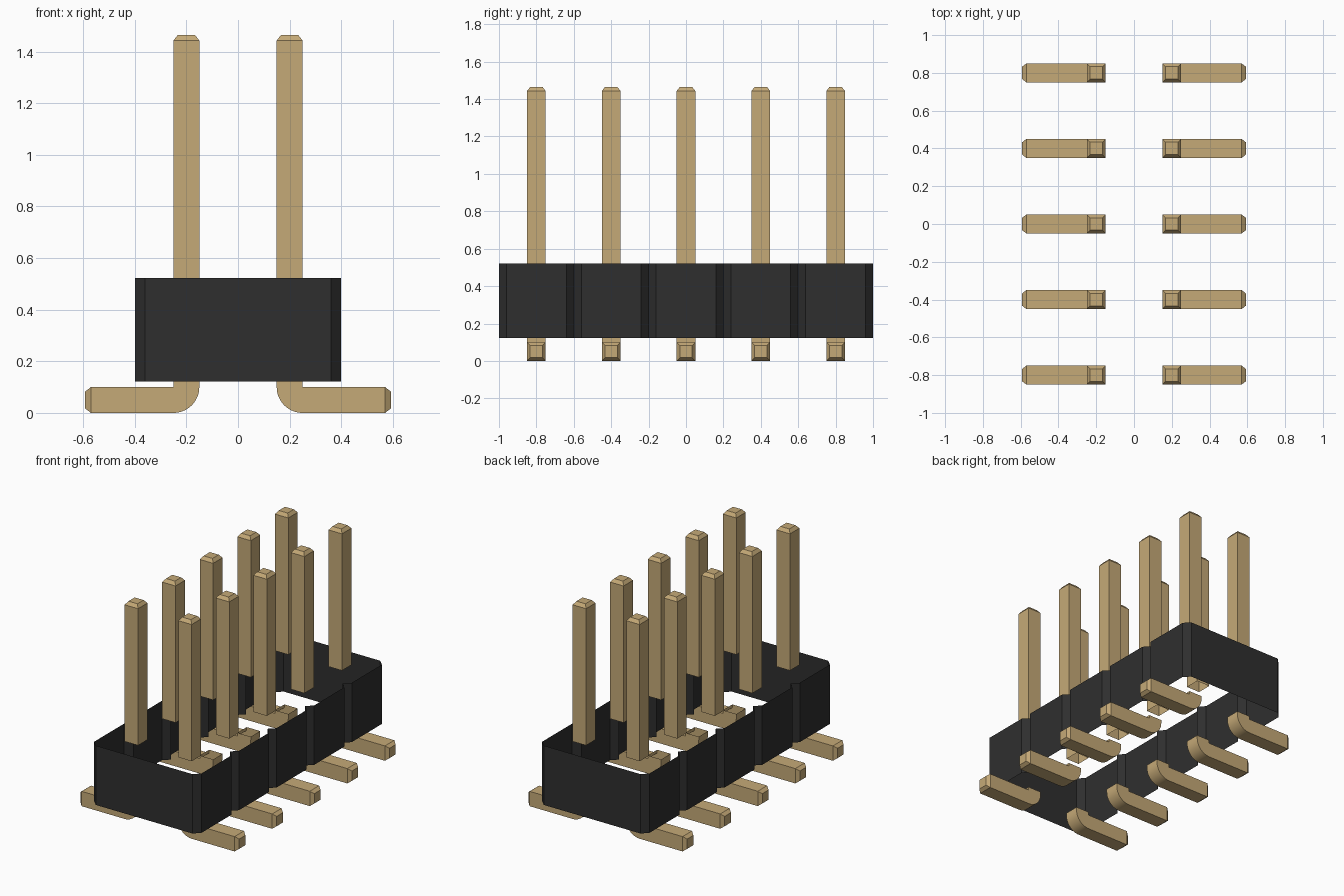
import bpy, bmesh, math

cube = bpy.data.objects.get("Cube")
if cube:
    bpy.data.objects.remove(cube, do_unlink=True)

ROWS = 5
PITCH = 0.4
HALF = 0.05            # half the pin width
ROW_X = 0.2            # distance of each pin row from the centre
BASE, TOP = 0.122, 0.522
CHAMFER = 0.04


def material(name, color, roughness):
    mat = bpy.data.materials.new(name)
    mat.use_nodes = True
    mat.diffuse_color = color
    bsdf = mat.node_tree.nodes["Principled BSDF"]
    bsdf.inputs["Base Color"].default_value = color
    bsdf.inputs["Roughness"].default_value = roughness
    return mat


gold = material("pale gold", (0.56, 0.40, 0.185, 1), 0.5)
black = material("black plastic", (0.028, 0.028, 0.028, 1), 0.6)


def finish(bm, name, mat):
    mesh = bpy.data.meshes.new(name)
    bm.to_mesh(mesh)
    bm.free()
    mesh.materials.append(mat)
    for poly in mesh.polygons:
        poly.use_smooth = True
    mesh.set_sharp_from_angle(angle=math.radians(25))
    return mesh


def place(name, mesh, location=(0, 0, 0), turn=0.0):
    obj = bpy.data.objects.new(name, mesh)
    obj.location = location
    obj.rotation_euler.z = turn
    bpy.context.collection.objects.link(obj)


def strip(bm, ring_a, ring_b, skip=()):
    """Join two matching rings with quads, leaving the skipped sides open."""
    n = len(ring_a)
    return {i: bm.faces.new((ring_a[i], ring_a[(i + 1) % n],
                             ring_b[(i + 1) % n], ring_b[i]))
            for i in range(n) if i not in skip}


def taper_tip(bm, face):
    """Pull a narrower blunt tip out of an end face."""
    bmesh.ops.recalc_face_normals(bm, faces=bm.faces[:])
    bmesh.ops.inset_individual(bm, faces=[face], thickness=0.024, depth=0.022)


# Housing: open shell, chamfered at each pin position
half_w, half_l = ROW_X * 2, ROWS * PITCH / 2
side = []
for i in range(ROWS):
    y = -half_l + i * PITCH
    side += [(half_w - CHAMFER, y), (half_w, y + CHAMFER),
             (half_w, y + PITCH - CHAMFER)]
side.append((half_w - CHAMFER, half_l))
outline = side + [(-x, -y) for x, y in side]
bm = bmesh.new()
low, high = ([bm.verts.new((x, y, z)) for x, y in outline] for z in (BASE, TOP))
strip(bm, low, high)
housing = finish(bm, "housing", black)
for poly in housing.polygons:
    poly.use_smooth = False
place("housing", housing)

# Upright pin: square bar with a blunt tip, open where it enters the housing
bm = bmesh.new()
square = [(-HALF, -HALF), (HALF, -HALF), (HALF, HALF), (-HALF, HALF)]
low, high = ([bm.verts.new((x, y, z)) for x, y in square] for z in (TOP, 1.443))
strip(bm, low, high)
taper_tip(bm, bm.faces.new(high))
pin = finish(bm, "pin", gold)

# Surface foot: bent bar with a rounded heel, pointing outwards along x
thick = HALF * 2
profile = [(HALF, BASE), (HALF, thick), (0.37, thick), (0.37, 0)]
for i in range(17):
    a = math.pi / 2 * i / 16
    profile.append((HALF - thick * math.sin(a), thick - thick * math.cos(a)))
profile.append((-HALF, BASE))
bm = bmesh.new()
front, back = ([bm.verts.new((x, y, z)) for x, z in profile] for y in (-HALF, HALF))
walls = strip(bm, front, back, skip=(len(profile) - 1,))
bm.faces.new(front)
bm.faces.new(back[::-1])
taper_tip(bm, walls[2])
foot = finish(bm, "foot", gold)

# Two mirrored rows of pins and feet
for label, sx in (("left", 1), ("right", -1)):
    for i in range(ROWS):
        y = (i - (ROWS - 1) / 2) * PITCH
        place(f"{label}_pin_{i + 1}", pin, (sx * ROW_X, y, 0))
        place(f"{label}_foot_{i + 1}", foot, (sx * ROW_X, y, 0),
              0 if sx > 0 else math.pi)
